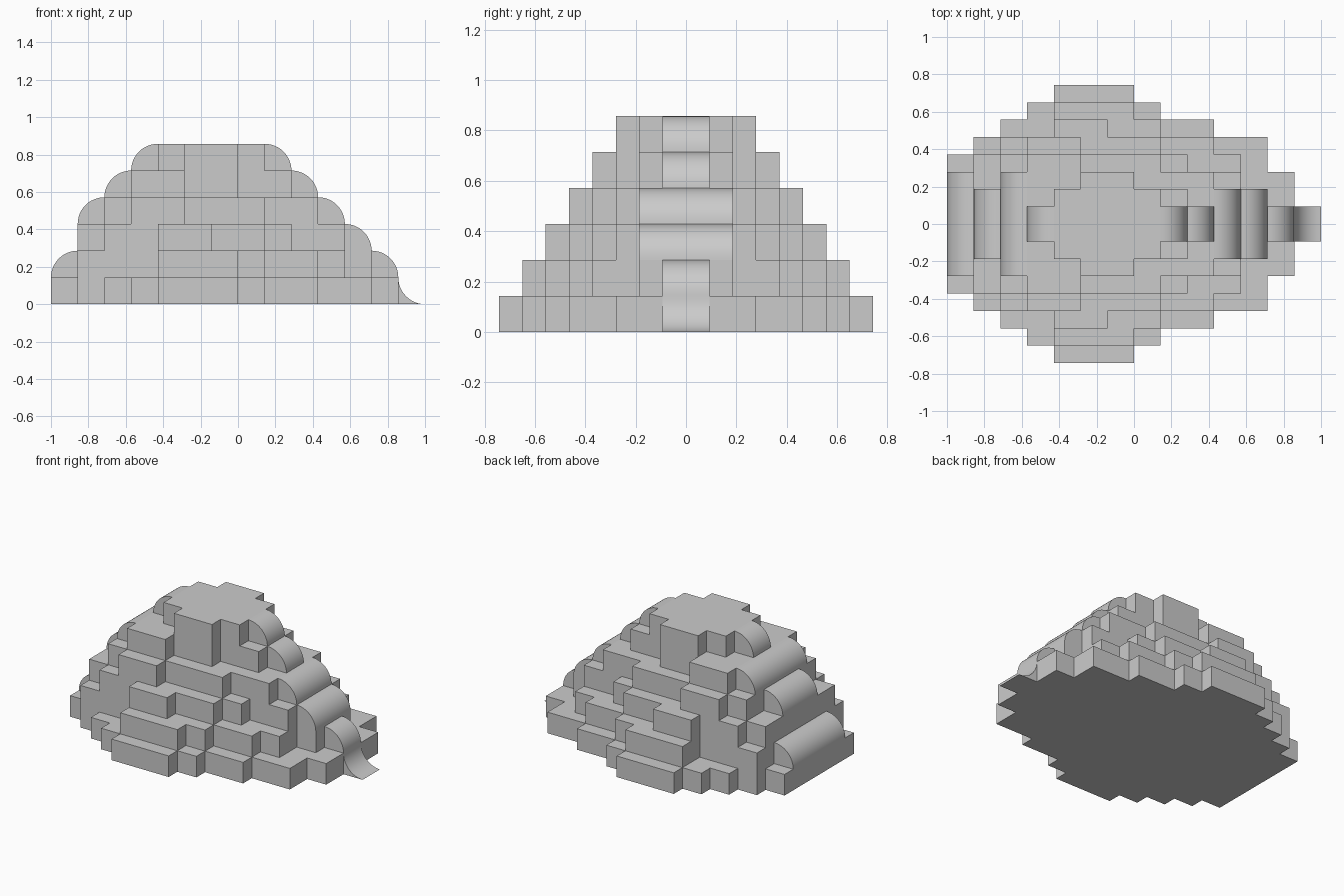
import bpy, math

if "Cube" in bpy.data.objects:
    bpy.data.objects.remove(bpy.data.objects["Cube"])

C = 1 / 7          # brick length and height
R = 0.0929         # row depth

# Each layer: box runs (x start, x end, half width in rows)
LAYERS = [
    [(-7, -6, 4), (-6, -5, 5), (-5, -4, 6), (-4, -3, 7), (-3, 0, 8), (0, 1, 7), (1, 3, 6), (3, 5, 5), (5, 6, 3)],
    [(-6, -3, 5), (-3, 0, 7), (0, 1, 6), (1, 3, 5), (3, 4, 4), (4, 5, 2)],
    [(-6, -5, 4), (-5, -3, 5), (-3, -1, 6), (-1, 1, 5), (1, 2, 4), (2, 4, 3)],
    [(-5, -4, 4), (-4, -2, 5), (-2, 1, 4), (1, 3, 3)],
    [(-4, -2, 4), (-2, 0, 3), (0, 2, 2)],
    [(-3, -2, 2), (-2, 0, 3), (0, 1, 2)],
]
# Rounded bricks: (layer, inner x, direction, half width)
ROUNDS = [(1, -6, -1, 3), (3, -5, -1, 2), (4, -4, -1, 3), (5, -3, -1, 1),
          (5, 1, 1, 1), (4, 2, 1, 1), (3, 3, 1, 2), (2, 4, 1, 2), (1, 5, 1, 1)]


def extrude(name, pts, half):
    """Solid from an outline, mirrored about y = 0."""
    n = len(pts)
    verts = [(x, s * half, z) for s in (-1, 1) for x, z in pts]
    faces = [tuple(range(n)), tuple(range(2 * n - 1, n - 1, -1))]
    faces += [(i, i + n, (i + 1) % n + n, (i + 1) % n) for i in range(n)]
    me = bpy.data.meshes.new(name)
    me.from_pydata(verts, [], faces)
    ob = bpy.data.objects.new(name, me)
    bpy.context.collection.objects.link(ob)
    return ob


def terrace(name, runs, k):
    """One stepped layer as a single prism following the plan outline."""
    side = [(x * C, h * R) for a, b, h in runs for x in (a, b)]
    outline = [(x, -y) for x, y in side] + side[::-1]
    n = len(outline)
    verts = [(x, y, z * C) for z in (k, k + 1) for x, y in outline]
    faces = [tuple(range(n - 1, -1, -1)), tuple(range(n, 2 * n))]
    for i in range(n):
        j = (i + 1) % n
        if outline[i] != outline[j]:
            faces.append((i, j, j + n, i + n))
    me = bpy.data.meshes.new(name)
    me.from_pydata(verts, [], faces)
    me.validate()
    ob = bpy.data.objects.new(name, me)
    bpy.context.collection.objects.link(ob)


def smooth(ob):
    bpy.ops.object.select_all(action='DESELECT')
    ob.select_set(True)
    bpy.context.view_layer.objects.active = ob
    bpy.ops.object.mode_set(mode='EDIT')
    bpy.ops.mesh.select_all(action='SELECT')
    bpy.ops.mesh.normals_make_consistent(inside=False)
    bpy.ops.object.mode_set(mode='OBJECT')
    bpy.ops.object.shade_smooth_by_angle(angle=math.radians(30))


# Stepped layers
for k, runs in enumerate(LAYERS):
    terrace(f"hill_layer_{k + 1}", runs, k)

ARC = [math.pi / 2 * i / 12 for i in range(13)]

# Rounded edge bricks
for k, x, d, h in ROUNDS:
    pts = [(x * C, k * C)] + [((x + d * math.cos(t)) * C, (k + math.sin(t)) * C) for t in ARC]
    smooth(extrude("rounded_brick", pts, h * R))

# Concave foot at the right end
pts = [(6 * C, 0)] + [((7 - math.sin(t)) * C, (1 - math.cos(t)) * C) for t in ARC]
smooth(extrude("curved_foot", pts, R))
